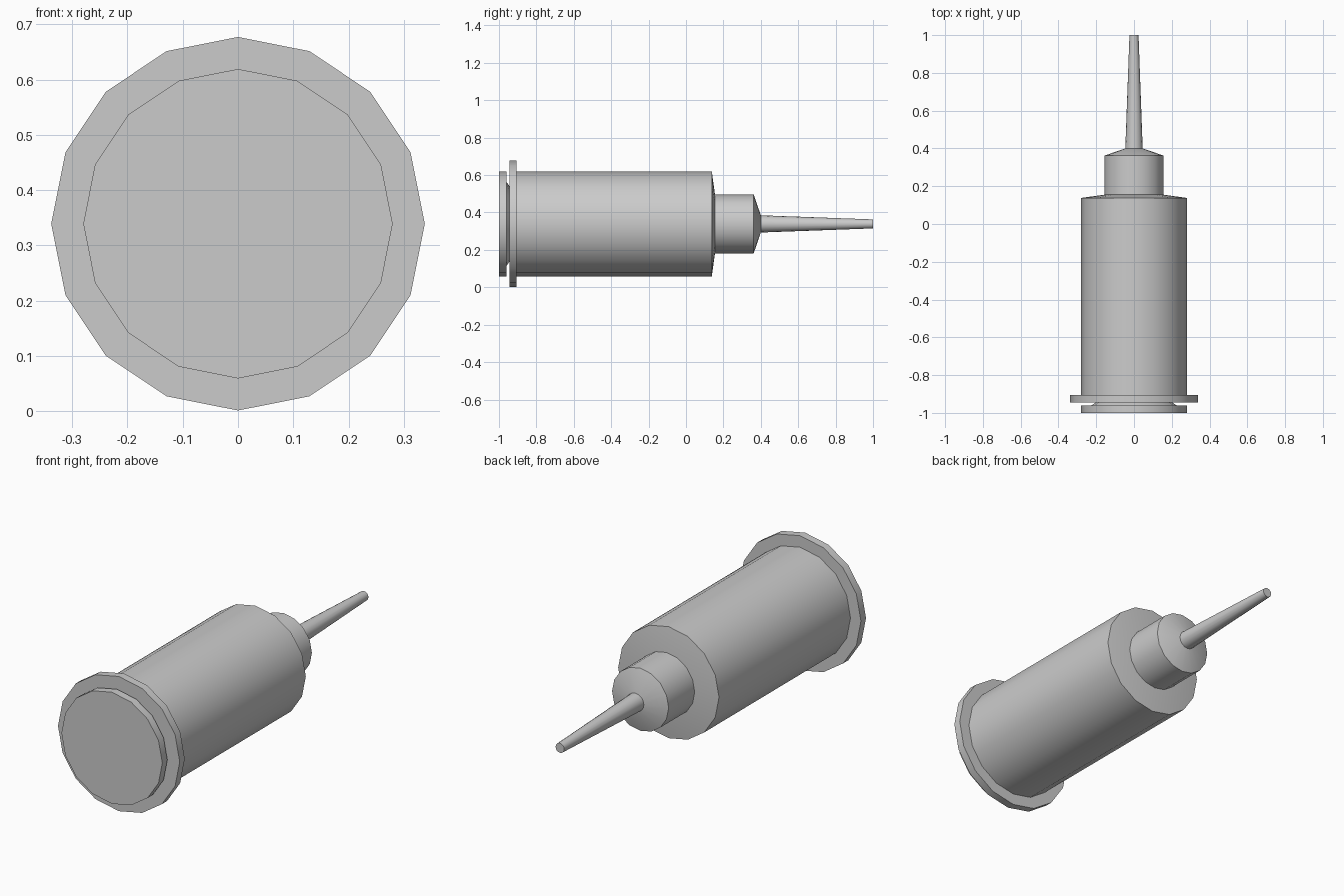
import bpy, bmesh, math

cube = bpy.data.objects.get("Cube")
if cube:
    bpy.data.objects.remove(cube, do_unlink=True)

SIDES = 16
AXIS_Z = 0.339

grey = bpy.data.materials.new("light grey")
grey.use_nodes = True
colour = (0.6, 0.6, 0.6, 1)
grey.diffuse_color = colour
grey.node_tree.nodes["Principled BSDF"].inputs["Base Color"].default_value = colour


def lathe(name, profile):
    """Turn a (y, radius) profile around the long axis and cap both ends."""
    bm = bmesh.new()
    rings = []
    for y, r in profile:
        angles = [2 * math.pi * i / SIDES for i in range(SIDES)]
        rings.append([bm.verts.new((r * math.cos(a), y, AXIS_Z + r * math.sin(a)))
                      for a in angles])
    for a, b in zip(rings, rings[1:]):
        for i in range(SIDES):
            j = (i + 1) % SIDES
            bm.faces.new((a[i], a[j], b[j], b[i]))
    bm.faces.new(rings[0])
    bm.faces.new(rings[-1])
    bmesh.ops.recalc_face_normals(bm, faces=bm.faces)
    mesh = bpy.data.meshes.new(name)
    bm.to_mesh(mesh)
    bm.free()
    mesh.materials.append(grey)
    obj = bpy.data.objects.new(name, mesh)
    bpy.context.collection.objects.link(obj)
    bpy.ops.object.select_all(action='DESELECT')
    obj.select_set(True)
    bpy.context.view_layer.objects.active = obj
    bpy.ops.object.shade_smooth_by_angle(angle=math.radians(30))
    return obj


# Thumb disc with the short tapered rod end behind it
lathe("plunger", [(-1, 0.28), (-0.96, 0.28), (-0.96, 0.225), (-0.943, 0.2)])

# Flanged tube with a sloping shoulder
lathe("barrel", [(-0.945, 0.338), (-0.905, 0.338), (-0.905, 0.28),
                 (0.138, 0.28), (0.155, 0.157)])

# Narrow collar with a conical nose
lathe("needle_hub", [(0.155, 0.157), (0.362, 0.157), (0.4, 0.046)])

# Thin tapering tip
lathe("needle", [(0.4, 0.046), (1, 0.024)])
